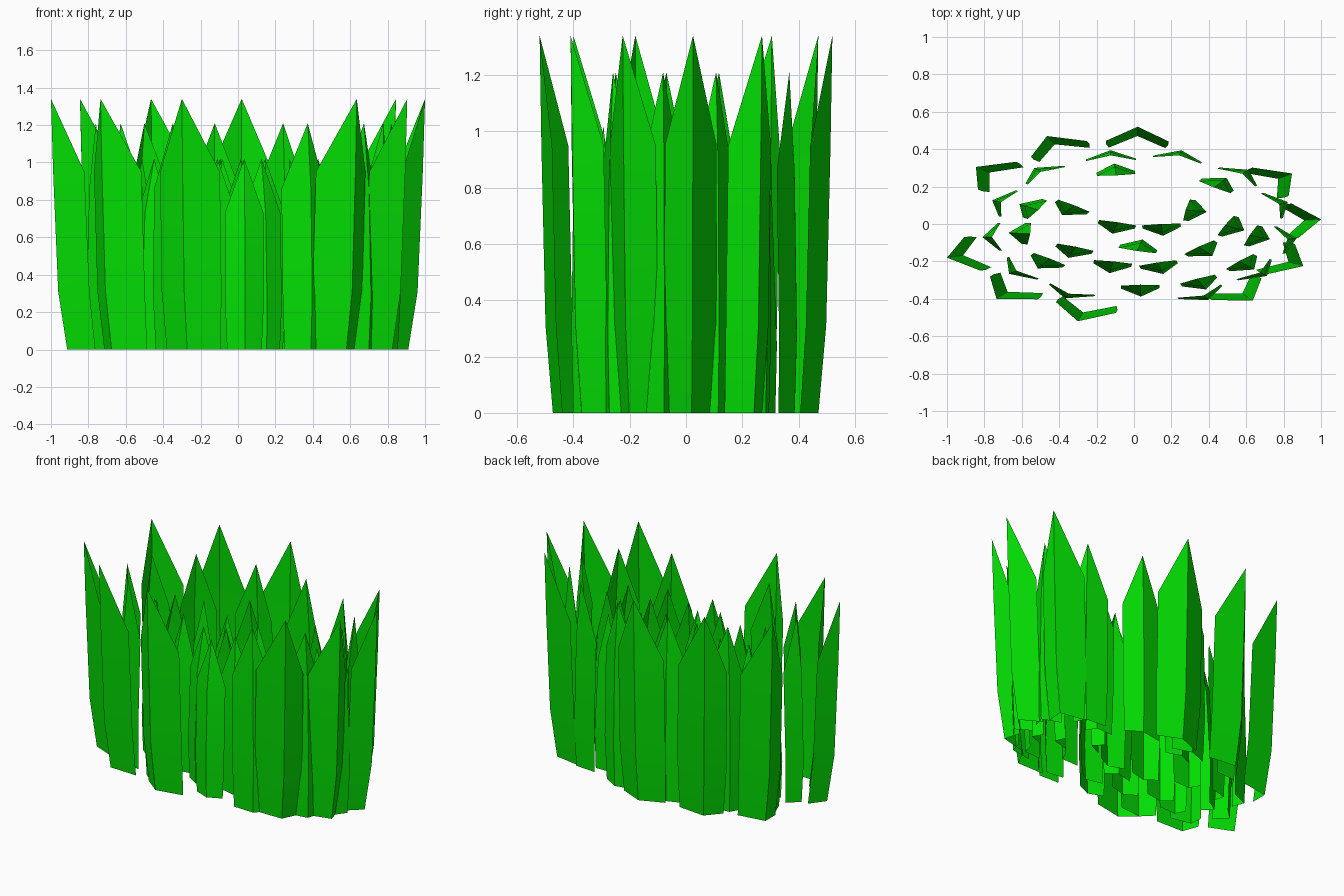
import bpy, math

if "Cube" in bpy.data.objects:
    bpy.data.objects.remove(bpy.data.objects["Cube"])

K = 0.55  # the clump is a round tuft squashed front to back

green = bpy.data.materials.new("grass green")
green.diffuse_color = (0.001, 0.74, 0.001, 1)
green.use_nodes = True
green.node_tree.nodes["Principled BSDF"].inputs["Base Color"].default_value = green.diffuse_color


def blades(name, places, profile, half_width, depth):
    """Folded blades. places: x, y, facing angle. profile: height, outward shift, width factor."""
    verts, faces = [], []
    for x, y, ang in places:
        c, s = math.cos(math.radians(ang)), math.sin(math.radians(ang))
        b = len(verts)

        def put(out, side, z):
            verts.append((x + out * c - side * s, y + (out * s + side * c) * K, z))

        for z, out, w in profile[:-1]:
            put(out - depth * w, -half_width * w, z)
            put(out, 0, z)
            put(out - depth * w, half_width * w, z)
        put(profile[-1][1], 0, profile[-1][0])
        rows = len(profile) - 1
        for r in range(rows - 1):
            for i in (0, 1):
                a = b + r * 3 + i
                faces.append((a, a + 1, a + 4, a + 3))
        a = b + (rows - 1) * 3
        faces += [(a, a + 1, a + 3), (a + 1, a + 2, a + 3)]
    me = bpy.data.meshes.new(name)
    me.from_pydata(verts, [], faces)
    me.materials.append(green)
    ob = bpy.data.objects.new(name, me)
    bpy.context.collection.objects.link(ob)
    # soft bends along each blade, crisp fold down the middle
    bpy.ops.object.select_all(action='DESELECT')
    ob.select_set(True)
    bpy.context.view_layer.objects.active = ob
    bpy.ops.object.shade_smooth_by_angle(angle=math.radians(30))
    return ob


# tall outer ring, splaying outwards
outer = [(-1, -.18, 195), (-.845, .305, 143), (-.735, -.40, 229), (-.465, .47, 117),
         (-.30, -.52, 252), (.02, .52, 89), (.635, -.41, -52), (.845, .27, 35),
         (.905, -.225, -28), (1, .025, 6)]
blades("outer_blades", outer,
       [(0, -.09, .9), (.31, -.04, 1), (.95, -.012, 1), (1.34, 0, 0)], .168, .128)

# middle ring, nearly upright
middle = [(-.125, .375, 92), (.245, .375, 76), (.59, .275, 49), (.79, .11, 23), (.835, -.08, 10),
          (.685, -.265, -42), (.38, -.39, -61), (-.355, -.38, 245), (-.64, -.255, 217),
          (-.775, -.07, 182), (-.725, .12, 160), (-.51, .285, 130)]
blades("middle_blades", middle,
       [(0, .02, .9), (.28, .035, 1), (.86, .02, 1), (1.21, -.015, 0)], .133, .085)

# short inner blades, tips leaning inwards
inner = [(-.10, .29, 95), (.33, .07, -10), (.46, .22, 55), (-.10, -.02, -105), (.15, -.03, -85),
         (.03, -.115, 75), (.38, -.145, -50), (.535, -.02, -25), (.67, -.07, -20), (.60, -.22, -45),
         (.36, -.32, -65), (.14, -.235, -75), (.035, -.355, -88), (-.12, -.23, -100),
         (-.48, -.21, -125), (-.33, -.15, -110), (-.61, -.05, 175), (-.56, .09, 150), (-.35, .075, -125)]
blades("inner_blades", inner,
       [(0, .05, .9), (.24, .06, 1), (.73, .03, 1), (1.02, -.055, 0)], .103, .08)
